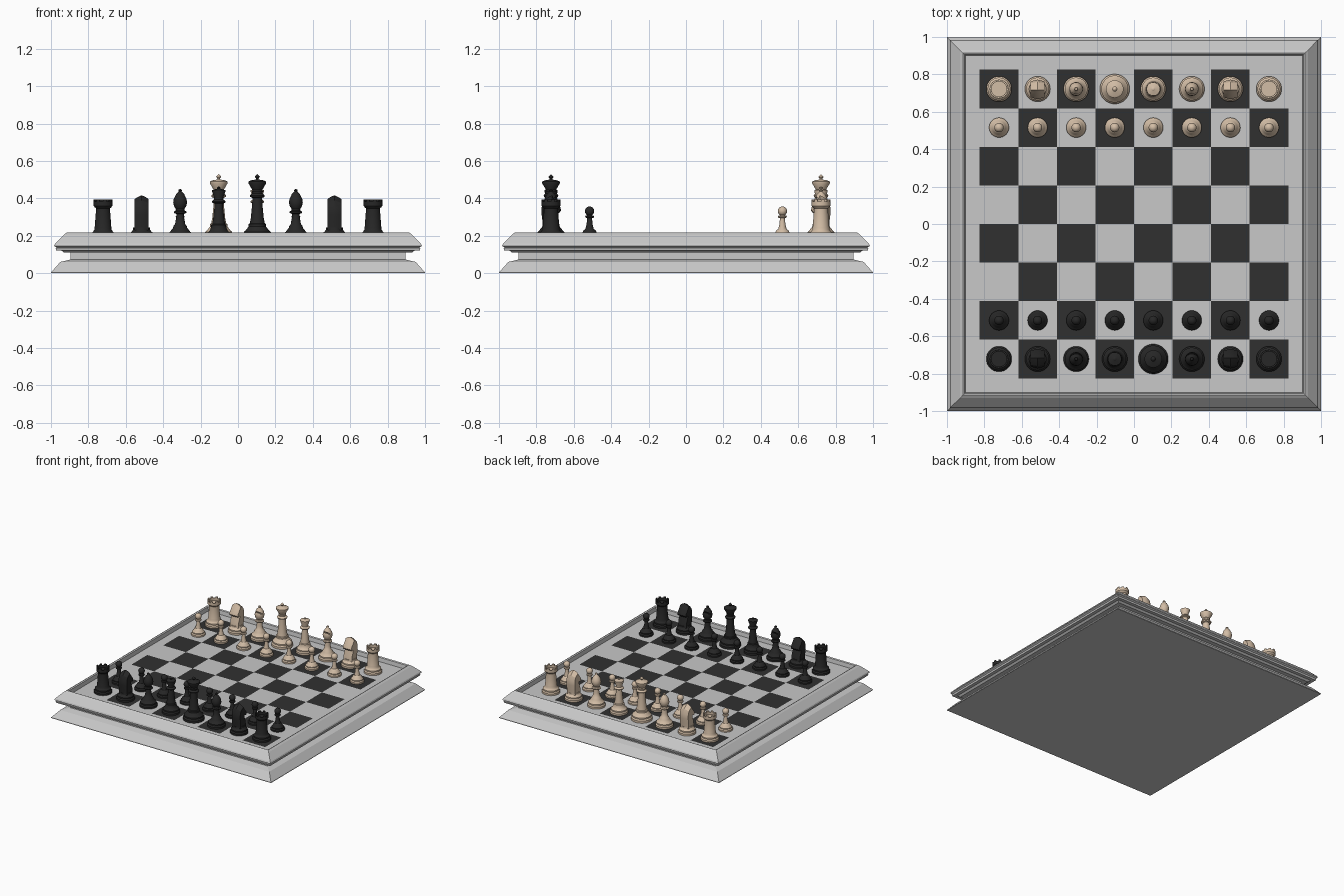
import bpy, bmesh, math
from mathutils import Matrix

if "Cube" in bpy.data.objects:
    bpy.data.objects.remove(bpy.data.objects["Cube"])

FLOOR = 0.18          # height of the recessed playing surface
SQ = 0.2062           # size of one square


def material(name, rgb):
    m = bpy.data.materials.new(name)
    m.diffuse_color = (*rgb, 1)
    m.use_nodes = True
    m.node_tree.nodes["Principled BSDF"].inputs["Base Color"].default_value = m.diffuse_color
    return m


GREY = material("light_grey", (0.58, 0.58, 0.58))
DARK = material("dark_square", (0.03, 0.03, 0.03))
BLACK = material("black_piece", (0.02, 0.02, 0.02))
CREAM = material("cream_piece", (0.65, 0.51, 0.38))


def to_mesh(bm, name, smooth=None):
    bmesh.ops.remove_doubles(bm, verts=bm.verts, dist=1e-5)
    bmesh.ops.recalc_face_normals(bm, faces=bm.faces)
    me = bpy.data.meshes.new(name)
    bm.to_mesh(me)
    bm.free()
    if smooth:
        me.shade_smooth()
        me.set_sharp_from_angle(angle=math.radians(smooth))
    return me


def add_object(me, name, loc=(0, 0, 0), turn=0):
    ob = bpy.data.objects.new(name, me)
    ob.location = loc
    ob.rotation_euler.z = turn
    bpy.context.collection.objects.link(ob)
    return ob


def sweep(bm, profile, n, start=0.0, factor=1.0):
    """Revolve (radius, z) points in n steps; returns the strips of faces."""
    rings = []
    for r, z in profile:
        ring = [bm.verts.new((r * factor * math.cos(start + math.tau * i / n),
                              r * factor * math.sin(start + math.tau * i / n), z)) for i in range(n)]
        rings.append(ring)
    strips = []
    for a, b in zip(rings, rings[1:]):
        strips.append([bm.faces.new((a[i], a[(i + 1) % n], b[(i + 1) % n], b[i])) for i in range(n)])
    return strips


# Board frame: square moulding with plinth, neck, rim and recessed floor
bm = bmesh.new()
sweep(bm, [(0, 0), (1, 0), (1, 0.004), (0.95, 0.06), (0.90, 0.072), (0.895, 0.072), (0.895, 0.11),
           (0.93, 0.11), (0.945, 0.122), (0.972, 0.122), (0.975, 0.135), (0.97, 0.138), (0.983, 0.146),
           (0.978, 0.158), (0.93, 0.207), (0.915, 0.217), (0.905, 0.212), (0.90, FLOOR), (0, FLOOR)],
      4, math.pi / 4, math.sqrt(2))
frame = to_mesh(bm, "board_frame")
frame.materials.append(GREY)
add_object(frame, "board_frame")

# Playing squares: thin grid with alternating colours
bm = bmesh.new()
bmesh.ops.create_grid(bm, x_segments=8, y_segments=8, size=4 * SQ)
for f in bm.faces:
    c = f.calc_center_median()
    f.material_index = (math.floor(c.x / SQ) + math.floor(c.y / SQ)) % 2
squares = to_mesh(bm, "squares")
squares.materials.append(GREY)
squares.materials.append(DARK)
add_object(squares, "squares", (0, 0, FLOOR + 0.002))

# Turned profiles, measured from the playing surface
PAWN = [(0, 0), (.053, 0), (.053, .012), (.046, .02), (.046, .027), (.038, .034), (.034, .045),
        (.022, .055), (.016, .08), (.013, .112), (.022, .115), (.024, .12), (.02, .126), (.012, .128)]
PAWN += [(.025 * math.sin(a), .15 - .025 * math.cos(a)) for a in [math.pi * k / 8 for k in range(2, 9)]]
FOOT = [(0, 0), (.068, 0), (.068, .015), (.061, .024), (.061, .034), (.053, .04), (.046, .05)]
ROOK = FOOT + [(.046, .062), (.044, .068), (.038, .15), (.038, .165), (.044, .17), (.05, .178),
               (.05, .2), (.041, .2), (.041, .182), (0, .182)]
BISHOP = FOOT + [(.038, .06), (.036, .07), (.028, .078), (.022, .11), (.02, .135), (.033, .14),
                 (.034, .148), (.024, .152), (.022, .16), (.032, .175), (.037, .195), (.034, .215),
                 (.022, .24), (.01, .252), (.008, .256), (.011, .26), (.007, .266), (0, .268)]
QUEEN = FOOT + [(.04, .065), (.04, .075), (.034, .08), (.03, .11), (.023, .17), (.022, .19),
                (.035, .195), (.037, .202), (.03, .208), (.024, .213), (.024, .222), (.036, .255),
                (.036, .262), (.022, .266), (.008, .27), (.01, .276), (0, .282)]
KING = [(0, 0), (.08, 0), (.08, .018), (.072, .028), (.072, .038), (.064, .045), (.056, .055),
        (.046, .068), (.046, .08), (.04, .085), (.035, .11), (.028, .18), (.026, .22), (.037, .225),
        (.04, .233), (.034, .24), (.028, .245), (.03, .255), (.026, .262), (.047, .298), (.047, .308),
        (.035, .314), (.012, .318), (.006, .321), (.008, .326), (.014, .333), (.008, .34), (0, .348)]


def turned(name, profile):
    bm = bmesh.new()
    sweep(bm, profile, 32)
    return to_mesh(bm, name, 35)


def rook():
    bm = bmesh.new()
    strips = sweep(bm, ROOK, 32)
    # battlements: raise alternate parts of the rim
    rim = strips[-3]
    out = bmesh.ops.extrude_face_region(bm, geom=[f for i, f in enumerate(rim) if i % 4 < 2])
    up = [v for v in out["geom"] if isinstance(v, bmesh.types.BMVert)]
    bmesh.ops.translate(bm, verts=up, vec=(0, 0, .011))
    bmesh.ops.delete(bm, geom=[f for i, f in enumerate(rim) if i % 4 < 2 and f.is_valid],
                     context='FACES_ONLY')
    return to_mesh(bm, "rook", 35)


def bishop():
    # slanted slot cut in the head
    body = add_object(turned("bishop_body", BISHOP), "bishop_body")
    bm = bmesh.new()
    bmesh.ops.create_cube(bm, size=1, matrix=Matrix.Translation((0, -.03, .226))
                          @ Matrix.Rotation(math.radians(-40), 4, 'X')
                          @ Matrix.Diagonal((.12, .06, .007, 1)))
    cutter = add_object(to_mesh(bm, "slot_cutter"), "slot_cutter")
    mod = body.modifiers.new("slot", 'BOOLEAN')
    mod.operation, mod.solver, mod.object = 'DIFFERENCE', 'EXACT', cutter
    bpy.context.view_layer.update()
    me = bpy.data.meshes.new_from_object(body.evaluated_get(bpy.context.evaluated_depsgraph_get()))
    me.set_sharp_from_angle(angle=math.radians(35))
    bpy.data.objects.remove(body)
    bpy.data.objects.remove(cutter)
    return me


def knight():
    bm = bmesh.new()
    sweep(bm, FOOT + [(.045, .062), (0, .062)], 32)
    # horse head: ridged slab lofted across x
    outline = [(.042, .03), (.045, .09), (.05, .13), (.05, .17), (.038, .207), (.015, .225),
               (-.005, .235), (-.02, .21), (-.05, .17), (-.054, .155), (-.046, .142), (-.02, .148),
               (-.022, .12), (-.038, .085), (-.042, .03)]
    n = len(outline)
    secs = []
    for x, s in ((-.038, .8), (-.022, .9), (0, 1), (.022, .9), (.038, .8)):
        secs.append([bm.verts.new((x, y * s, .13 + (z - .13) * s)) for y, z in outline])
    for a, b in zip(secs, secs[1:]):
        for i in range(n):
            bm.faces.new((a[i], a[(i + 1) % n], b[(i + 1) % n], b[i]))
    bm.faces.new(secs[0])
    bm.faces.new(secs[-1])
    return to_mesh(bm, "knight", 30)


MESHES = {"pawn": turned("pawn", PAWN), "rook": rook(), "knight": knight(), "bishop": bishop(),
          "queen": turned("queen", QUEEN), "king": turned("king", KING)}

# Set out both sides, each facing the middle
SIDES = [("cream", CREAM, 1, 0, ("king", "queen")), ("black", BLACK, -1, math.pi, ("queen", "king"))]
for side, mat, sgn, turn, middle in SIDES:
    meshes = {}
    for kind, me in MESHES.items():
        meshes[kind] = me.copy()
        meshes[kind].materials.clear()
        meshes[kind].materials.append(mat)
    back = ("rook", "knight", "bishop", *middle, "bishop", "knight", "rook")
    for i, kind in enumerate(back):
        x = (i - 3.5) * SQ
        add_object(meshes[kind], f"{side}_{kind}_{i + 1}", (x, sgn * 3.5 * SQ, FLOOR + .002), turn)
        add_object(meshes["pawn"], f"{side}_pawn_{i + 1}", (x, sgn * 2.5 * SQ, FLOOR + .002), turn)
